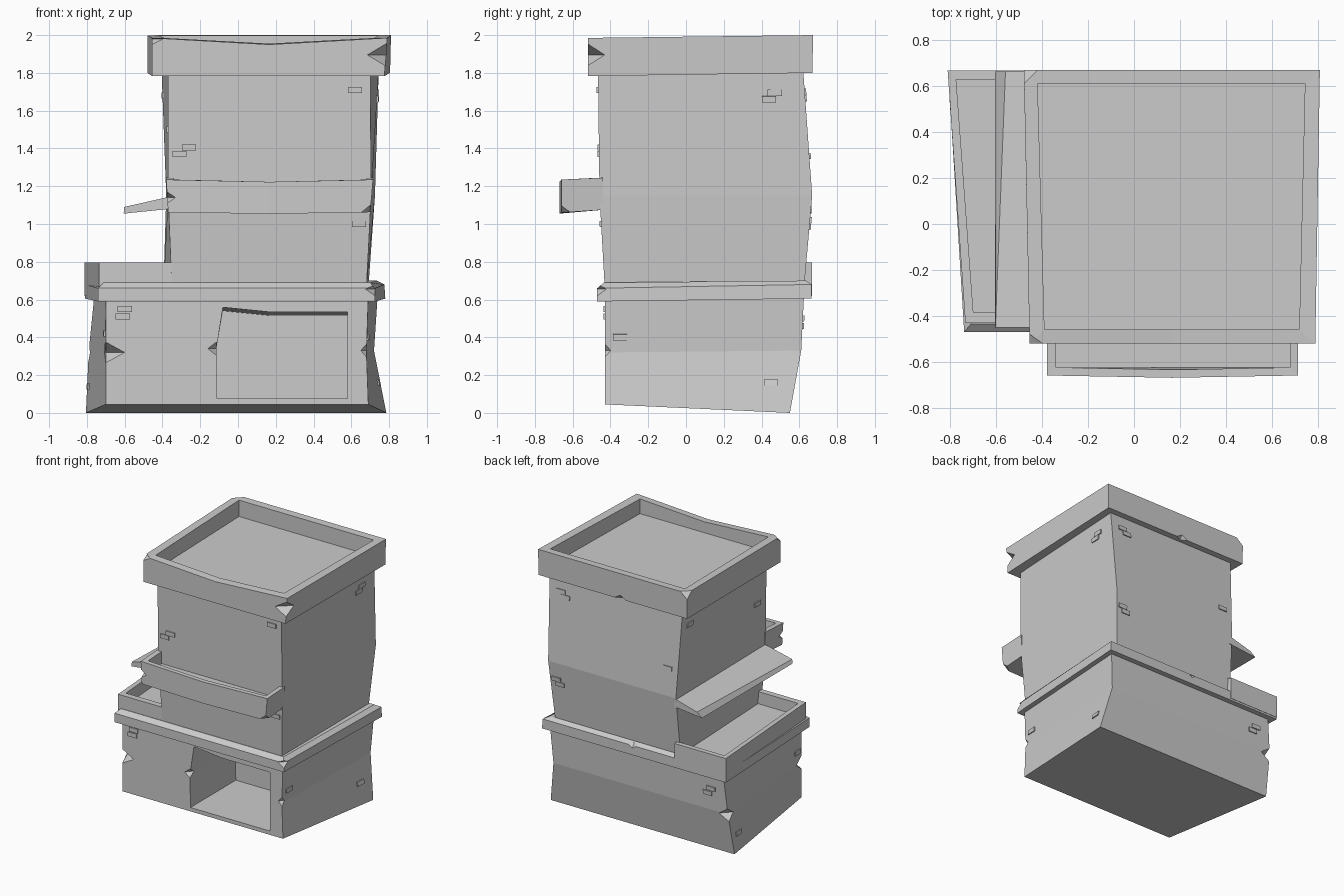
import bpy, bmesh
from mathutils import Vector

if "Cube" in bpy.data.objects:
    bpy.data.objects.remove(bpy.data.objects["Cube"])


def ring(front, back, sag=0.0, bow=0.0):
    """Six-point ring: front = (x left, x right, y, z), back likewise; sag/bow move the front middle."""
    fl, fr, fy, fz = front
    bl, br, by, bz = back
    return [(fl, fy, fz), ((fl + fr) / 2, fy - bow, fz - sag), (fr, fy, fz),
            (br, by, bz), ((bl + br) / 2, by, bz), (bl, by, bz)]


def make(name, bm):
    bmesh.ops.recalc_face_normals(bm, faces=bm.faces)
    mesh = bpy.data.meshes.new(name)
    bm.to_mesh(mesh)
    bm.free()
    ob = bpy.data.objects.new(name, mesh)
    bpy.context.collection.objects.link(ob)
    return ob


def loft(name, rings):
    """Closed solid through a stack of matching rings."""
    bm = bmesh.new()
    vs = [[bm.verts.new(p) for p in r] for r in rings]
    n = len(vs[0])
    for a, b in zip(vs, vs[1:]):
        for i in range(n):
            j = (i + 1) % n
            bm.faces.new((a[i], a[j], b[j], b[i]))
    bm.faces.new(vs[0])
    bm.faces.new(vs[-1])
    return make(name, bm)


def cut(ob, cutter):
    """Subtract the cutter, bake the result and discard the cutter."""
    cutter.hide_render = True
    mod = ob.modifiers.new("cut", 'BOOLEAN')
    mod.operation, mod.solver, mod.object = 'DIFFERENCE', 'EXACT', cutter
    bpy.context.view_layer.objects.active = ob
    bpy.ops.object.modifier_apply(modifier=mod.name)
    bpy.data.objects.remove(cutter)


def chip(ob, spots):
    """Chip diamond-shaped nicks out of an object: (x, y, z, half width, depth, half height)."""
    for x, y, z, a, b, c in spots:
        bm = bmesh.new()
        e = [bm.verts.new((x + i * a, y + j * b, z)) for i, j in ((1, 0), (0, 1), (-1, 0), (0, -1))]
        for s in (c, -c):
            tip = bm.verts.new((x, y, z + s))
            for i in range(4):
                bm.faces.new((e[i], e[(i + 1) % 4], tip))
        cut(ob, make("chip_cutter", bm))


# Lower storey, wider and leaning out at the back
lower = loft("lower_storey", [
    ring((-.70, .69, -.43, .045), (-.805, .785, .55, .0)),
    ring((-.70, .68, -.43, .32), (-.79, .72, .61, .33)),
    ring((-.70, .69, -.43, .63), (-.76, .74, .625, .63))])

# Doorway niche
cut(lower, loft("doorway_cutter", [
    [(-.11, y, .075), (-.115, y, .34), (-.08, y, h + .025), (.17, y, h), (.58, y, h), (.58, y, .075)]
    for y, h in ((-.6, .54), (.13, .515))]))

# Ledge between the storeys
ledge = loft("ledge", [
    ring((-.74, .725, -.47, .59), (-.81, .78, .665, .605)),
    ring((-.74, .725, -.47, .66), (-.81, .775, .665, .68)),
    ring((-.71, .70, -.435, .69), (-.77, .735, .635, .70))])

# Side terrace with parapet
loft("terrace_parapet", [
    ring((-.735, -.31, -.432, .62), (-.812, -.37, .668, .62)),
    ring((-.735, -.31, -.432, .795), (-.812, -.37, .668, .795)),
    ring((-.70, -.32, -.385, .795), (-.775, -.36, .63, .795)),
    ring((-.70, -.32, -.385, .70), (-.775, -.36, .63, .70))])

# Upper storey
upper = loft("upper_storey", [
    ring((-.35, .68, -.43, .66), (-.395, .69, .625, .66)),
    ring((-.37, .705, -.458, 1.15), (-.38, .725, .668, 1.15)),
    ring((-.37, .70, -.466, 1.82), (-.405, .745, .62, 1.82))])

# Roof with raised rim
roof = loft("roof_parapet", [
    ring((-.455, .775, -.52, 1.783), (-.48, .805, .67, 1.80)),
    ring((-.455, .79, -.52, 1.985), (-.48, .81, .672, 2.0), sag=.035),
    ring((-.39, .72, -.46, 1.985), (-.42, .745, .612, 1.998), sag=.03),
    ring((-.39, .72, -.46, 1.87), (-.42, .745, .612, 1.87))])

# Front balcony tray
balcony = loft("balcony", [
    ring((-.37, .70, -.66, 1.06), (-.37, .70, -.44, 1.075), .005, .01),
    ring((-.38, .715, -.66, 1.235), (-.38, .715, -.44, 1.245), .012, .01),
    ring((-.34, .68, -.625, 1.235), (-.34, .68, -.455, 1.245), .012, .01),
    ring((-.34, .68, -.625, 1.15), (-.34, .68, -.455, 1.15))])

# Side awning, a sloping slab
loft("awning", [[(-.36, y, 1.145), (tip, y, 1.09), (-.605, y, 1.055), (-.36, y, 1.08)]
                for y, tip in ((-.45, -.604), (.665, -.56))])

# Worn nicks on corners and edges
chip(lower, [(-.70, -.43, .32, .10, .08, .055), (.685, -.43, .33, .035, .035, .04),
             (-.115, -.43, .34, .045, .05, .035), (-.79, .61, .32, .08, .08, .055)])
chip(ledge, [(.725, -.47, .655, .05, .05, .035), (0, .665, .69, .05, .03, .03)])
chip(roof, [(.785, -.52, 1.895, .10, .09, .06), (-.455, -.52, 1.98, .06, .05, .03),
            (-.48, .67, 2.0, .06, .06, .05), (.1, .67, 1.80, .05, .03, .03)])
chip(balcony, [(-.375, -.66, 1.14, .045, .05, .03), (.70, -.66, 1.06, .05, .05, .04)])

# Exposed bricks: outward direction, host wall, (position along wall, height)
bpy.context.view_layer.update()
bricks = [
    ((0, -1), lower, [(-.60, .55), (-.61, .51)]),
    ((0, -1), upper, [(-.26, 1.405), (-.31, 1.37), (.62, 1.71), (.64, 1.0)]),
    ((1, 0), lower, [(-.35, .40), (.45, .16)]),
    ((1, 0), upper, [(.44, 1.66), (.47, 1.695)]),
    ((0, 1), lower, [(-.65, .50), (-.62, .46)]),
    ((0, 1), upper, [(.64, 1.70), (.60, 1.665), (.66, 1.02), (.63, .985), (-.30, 1.36)]),
    ((-1, 0), lower, [(-.37, .42), (.48, .14)]),
    ((-1, 0), upper, [(.52, 1.68), (-.35, 1.5)]),
]
for (dx, dy), wall, spots in bricks:
    out = Vector((dx, dy, 0))
    for u, z in spots:
        start = out * 3 + Vector((0 if dx else u, 0 if dy else u, z))
        hit, pos, normal, _ = wall.ray_cast(start, -out)
        if not hit:
            continue
        bpy.ops.mesh.primitive_cube_add(size=1, location=pos)
        brick = bpy.context.object
        brick.name = "brick"
        brick.scale = (.075, .016, .033)
        brick.rotation_euler = normal.to_track_quat('Y', 'Z').to_euler()
